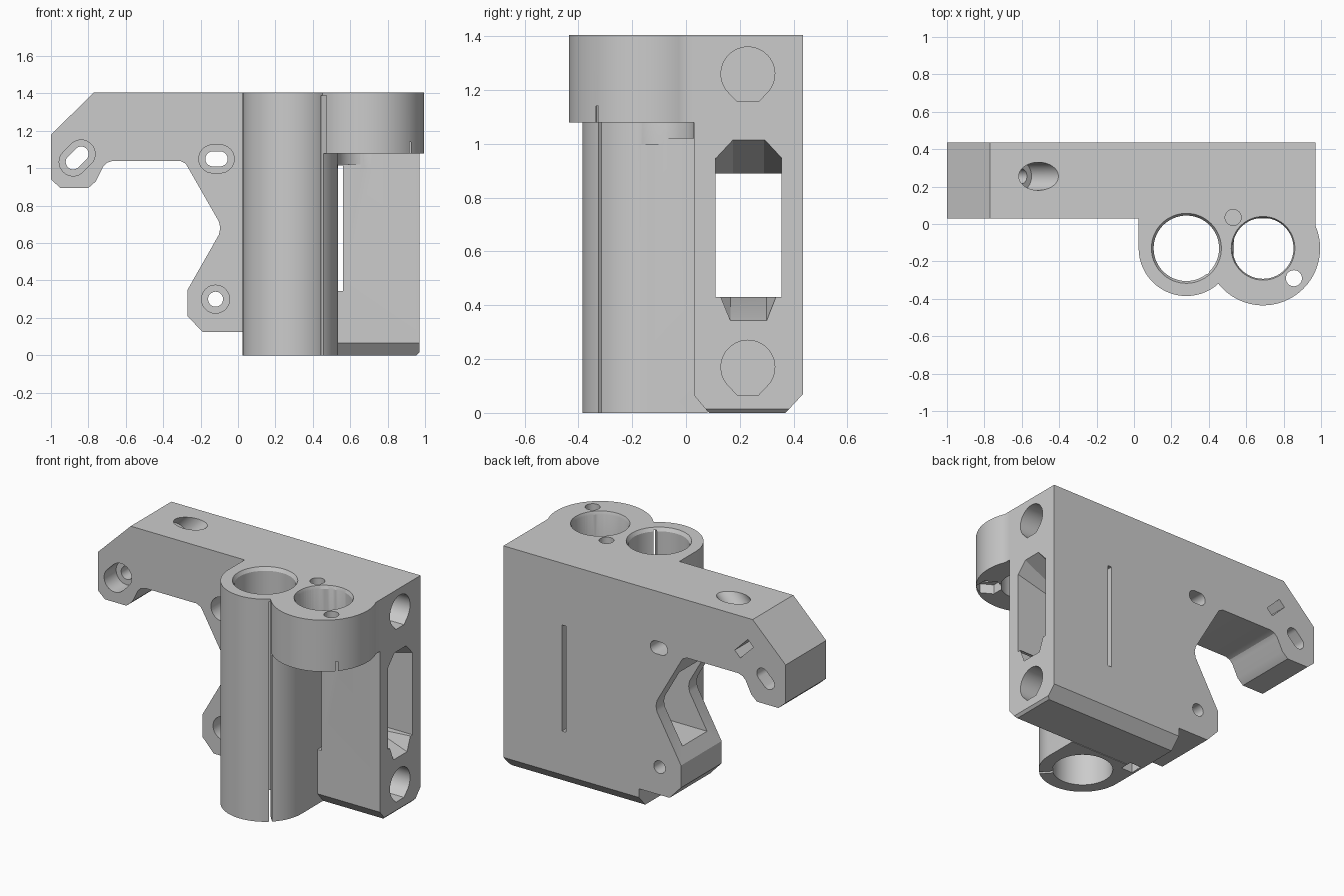
import bpy, bmesh
from math import sin, cos, pi, radians
from mathutils import Vector, Matrix

if "Cube" in bpy.data.objects:
    bpy.data.objects.remove(bpy.data.objects["Cube"])

TOP = 1.405


def prism(name, pts, axis, a, b):
    """Extrude a 2D profile along an axis from a to b."""
    place = {'x': lambda u, v: (a, u, v),
             'y': lambda u, v: (u, a, v),
             'z': lambda u, v: (u, v, a)}[axis]
    step = Vector([(b - a) if c == axis else 0 for c in 'xyz'])
    bm = bmesh.new()
    face = bm.faces.new([bm.verts.new(place(*p)) for p in pts])
    res = bmesh.ops.extrude_face_region(bm, geom=[face], use_keep_orig=True)
    moved = [g for g in res['geom'] if isinstance(g, bmesh.types.BMVert)]
    bmesh.ops.translate(bm, verts=moved, vec=step)
    return finish(name, bm)


def rod(name, start, direction, length, r1, r2=None, n=48):
    """Cylinder or cone from a start point along a direction."""
    bm = bmesh.new()
    d = Vector(direction).normalized()
    rot = d.to_track_quat('Z', 'Y').to_matrix().to_4x4()
    mat = Matrix.Translation(Vector(start) + d * length / 2) @ rot
    bmesh.ops.create_cone(bm, cap_ends=True, segments=n, radius1=r1,
                          radius2=r1 if r2 is None else r2, depth=length, matrix=mat)
    return finish(name, bm)


def finish(name, bm):
    bmesh.ops.recalc_face_normals(bm, faces=bm.faces)
    mesh = bpy.data.meshes.new(name)
    bm.to_mesh(mesh)
    bm.free()
    ob = bpy.data.objects.new(name, mesh)
    bpy.context.collection.objects.link(ob)
    return ob


def arc(cx, cy, r, a0, a1, n):
    return [(cx + r * cos(radians(a0 + (a1 - a0) * i / n)),
             cy + r * sin(radians(a0 + (a1 - a0) * i / n))) for i in range(n + 1)]


def slot(cx, cy, r, half, ang):
    """Rounded slot outline; half is the distance from centre to each arc centre."""
    dx, dy = half * cos(radians(ang)), half * sin(radians(ang))
    return (arc(cx + dx, cy + dy, r, ang - 90, ang + 90, 16)
            + arc(cx - dx, cy - dy, r, ang + 90, ang + 270, 16))


def rect(cx, cy, w, h, ang=0):
    c, s = cos(radians(ang)), sin(radians(ang))
    return [(cx + u * w / 2 * c - v * h / 2 * s, cy + u * w / 2 * s + v * h / 2 * c)
            for u, v in ((-1, -1), (1, -1), (1, 1), (-1, 1))]


def boolean(ob, other, op):
    mod = ob.modifiers.new(op, 'BOOLEAN')
    mod.object, mod.operation, mod.solver = other, op, 'EXACT'
    other.hide_render = True
    bpy.context.view_layer.objects.active = ob
    bpy.ops.object.modifier_apply(modifier=mod.name)
    bpy.data.objects.remove(other)


# main block: front outline crossed with the chamfered side outline
body = prism('carriage_bracket', [
    (-1, 1.18), (-.77, TOP), (.97, TOP), (.97, .015), (.955, 0), (.025, 0), (.025, .125),
    (-.19, .125), (-.27, .21), (-.27, .35), (-.102, .645), (-.095, .68), (-.102, .715),
    (-.265, 1.0), (-.28, 1.025), (-.31, 1.04), (-.67, 1.04), (-.70, 1.03), (-.72, 1.01),
    (-.76, .93), (-.80, .895), (-.95, .895), (-1, .94)], 'y', -.1, .6)
boolean(body, prism('side_outline', [
    (.03, .065), (.085, 0), (.37, 0), (.435, .07), (.435, TOP + .1), (.03, TOP + .1)],
    'x', -1.2, 1.2), 'INTERSECT')

# bearing sleeve, nut housing and the gusset under the housing
added = [
    prism('bearing_sleeve', arc(.28, -.13, .255, 180, 360, 48) + [(.535, .08), (.025, .08)],
          'z', 0, TOP),
    prism('nut_housing', arc(.69, -.13, .305, -180, 23.36, 56) + [(.97, .08), (.385, .08)],
          'z', 1.08, TOP),
    prism('gusset', [(.50, -.11), (.53, -.11), (.655, .03), (.655, .06), (.50, .06)],
          'z', 1.02, 1.1),
]
for ob in added:
    boolean(body, ob, 'UNION')

cuts = []
# vertical bores with top chamfers
for x, r, z0, lip in ((.28, .175, -.1, .19), (.69, .163, 1.0, .172)):
    cuts.append(rod('bore', (x, -.13, z0), (0, 0, 1), 1.6 - z0, r, n=64))
    cuts.append(rod('bore_lip', (x, -.13, TOP - .025), (0, 0, 1), .03, r - .002, lip, 64))
# sleeve clamping slit
a = radians(-48)
cuts.append(prism('clamp_slit', rect(.28 + .22 * cos(a), -.13 + .22 * sin(a), .14, .018, -48),
                  'z', -.1, 1.39))
# housing screw holes and the open hexagonal pocket below
cuts.append(rod('screw_hole', (.53, .035, 1.1), (0, 0, 1), .5, .043, n=32))
cuts.append(rod('screw_hole', (.855, -.29, 1.0), (0, 0, 1), .6, .043, n=32))
cuts.append(rod('hex_pocket', (.855, -.29, 1.0), (0, 0, 1), .14, .08, n=6))

# two blind rod sockets with a flattened tip underneath
for z in (1.26, .17):
    cuts.append(prism('rod_socket', arc(.23, z, .1, -45, 225, 40)
                      + [(.19, z - .103), (.27, z - .103)], 'x', .06, 1.1))


def channel(z0, z1):
    return [(.165, z0), (.30, z0), (.355, z0 + .14), (.355, z1 - .07),
            (.29, z1), (.175, z1), (.11, z1 - .07), (.11, z0 + .14)]


# belt channel through the block, with a flared mouth on the right
cuts.append(prism('belt_channel', rect(.2325, .66, .245, .46), 'x', -.5, 1.1))
mouth = prism('channel_mouth', channel(.34, 1.02), 'x', .70, .98)
for v in mouth.data.vertices:
    if v.co.x < .8:
        v.co.z = max(.44, min(.88, v.co.z))
cuts.append(mouth)
# narrow slit through front and back
cuts.append(prism('belt_slit', rect(.548, .68, .026, .67), 'y', .02, .6))

# mounting holes with counterbores in front
for x, z, half, ang in ((-.86, 1.055, .03, 45), (-.115, 1.05, .02, 0), (-.12, .30, 0, 0)):
    hole = slot(x, z, .04, half, ang) if half else arc(x, z, .04, 0, 350, 35)
    bore = slot(x, z, .075, half, ang) if half else arc(x, z, .075, 0, 350, 35)
    cuts.append(prism('mount_hole', hole, 'y', -.1, .6))
    cuts.append(prism('mount_counterbore', bore, 'y', -.1, .15))

# slanted tensioning screw from the top and its nut slot at the back
down = (-1, 0, -1)
cuts.append(rod('slant_head', (-.41, .255, TOP + .1), down, .27, .075))
cuts.append(rod('slant_shank', (-.41, .255, TOP + .1), down, .52, .04))
cuts.append(prism('nut_slot', rect(-.71, 1.205, .13, .055, 135), 'y', .19, .6))
# small pocket in the underside
cuts.append(prism('bottom_pocket', rect(.08, .07, .08, .08), 'z', -.1, .12))

for ob in cuts:
    boolean(body, ob, 'DIFFERENCE')

bpy.ops.object.select_all(action='DESELECT')
body.select_set(True)
bpy.context.view_layer.objects.active = body
bpy.ops.object.shade_smooth_by_angle(angle=radians(25))
